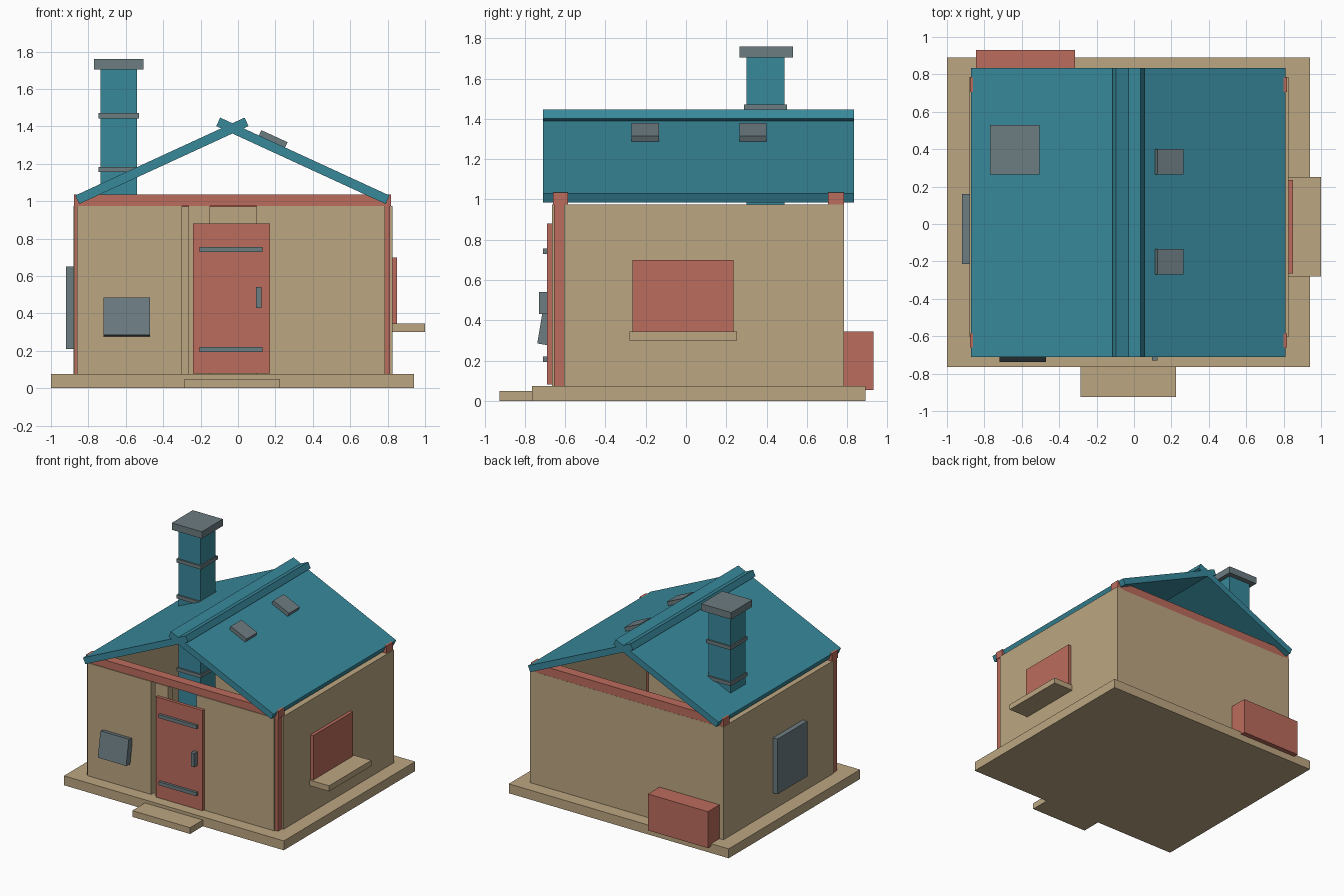
import bpy, math


def material(name, rgb):
    m = bpy.data.materials.new(name)
    m.diffuse_color = (*rgb, 1)
    return m


TAN = material("sandstone", (0.50, 0.38, 0.22))
RED = material("red_wood", (0.50, 0.15, 0.11))
TEAL = material("teal", (0.04, 0.25, 0.33))
GREY = material("slate", (0.15, 0.20, 0.22))


def slab(name, center, size, mat, rot=(0, 0, 0)):
    bpy.ops.mesh.primitive_cube_add(size=1, location=center, rotation=rot)
    ob = bpy.context.object
    ob.name = name
    ob.scale = size
    ob.data.materials.append(mat)
    return ob


def box(name, x, y, z, mat):
    """Axis-aligned box from (min, max) ranges."""
    r = (x, y, z)
    return slab(name, [(a + b) / 2 for a, b in r], [b - a for a, b in r], mat)


# Foundation and front step
box("foundation", (-1, 0.94), (-0.765, 0.89), (0, 0.075), TAN)
box("front_step", (-0.285, 0.225), (-0.925, -0.765), (0, 0.05), TAN)

# Front wall panels, leaving a slit beside the door and an open doorway
for name, x in (("left", (-0.86, -0.30)), ("jamb", (-0.265, -0.15)), ("right", (0.10, 0.785))):
    box("front_wall_" + name, x, (-0.665, -0.605), (0.075, 0.975), TAN)

# Side and back walls
box("left_wall", (-0.88, -0.825), (-0.605, 0.785), (0.075, 0.975), TAN)
box("right_wall", (0.77, 0.825), (-0.605, 0.785), (0.075, 0.975), TAN)
box("back_wall", (-0.88, 0.825), (0.73, 0.785), (0.075, 0.968), TAN)

# Corner posts and the beams on top of the walls
box("left_post", (-0.873, -0.81), (-0.655, -0.60), (0.075, 0.98), RED)
box("right_post", (0.755, 0.812), (-0.655, -0.60), (0.075, 0.98), RED)
box("front_beam", (-0.878, 0.818), (-0.66, -0.585), (0.975, 1.035), RED)
box("back_beam", (-0.878, 0.818), (0.705, 0.784), (0.968, 1.035), RED)

# Two roof slabs crossing at the ridge, with vents on the right slope
RIDGE_X, PITCH, LENGTH, THICK = -0.03, math.radians(24.7), 0.997, 0.05
nx, nz = math.sin(PITCH), math.cos(PITCH)
for name, s in (("left", -1), ("right", 1)):
    cx = RIDGE_X + s * (0.3875 - nx * THICK / 2)
    cz = 1.2385 - nz * THICK / 2
    slab("roof_" + name, (cx, 0.0625, cz), (LENGTH, 1.545, THICK), TEAL, (0, s * PITCH, 0))
for y in (-0.2025, 0.3325):
    slab("roof_vent", (0.195 - nx * 0.035, y, 1.3475 - nz * 0.035),
         (0.154, 0.135, 0.07), GREY, (0, PITCH, 0))

# Chimney with bands and cap
box("chimney", (-0.735, -0.54), (0.30, 0.49), (0.075, 1.705), TEAL)
box("chimney_cap", (-0.77, -0.505), (0.265, 0.53), (1.705, 1.76), GREY)
for z in (0.59, 0.88, 1.17, 1.457):
    box("chimney_band", (-0.745, -0.53), (0.288, 0.502), (z - 0.014, z + 0.014), GREY)

# Door with hinge straps and handle
box("door", (-0.24, 0.17), (-0.69, -0.665), (0.08, 0.88), RED)
for z in (0.207, 0.742):
    box("hinge_strap", (-0.205, 0.13), (-0.71, -0.69), (z - 0.014, z + 0.014), GREY)
box("door_handle", (0.095, 0.125), (-0.73, -0.69), (0.43, 0.54), GREY)

# Tilted plate on the front wall
slab("tilted_plate", (-0.595, -0.697, 0.381), (0.25, 0.05, 0.203), GREY, (math.radians(-9.4), 0, 0))

# Right shutter with sill, left panel, back bin
box("right_shutter", (0.82, 0.85), (-0.265, 0.235), (0.34, 0.70), RED)
box("right_sill", (0.82, 1.0), (-0.28, 0.252), (0.30, 0.345), TAN)
box("left_panel", (-0.92, -0.875), (-0.215, 0.16), (0.21, 0.65), GREY)
box("back_bin", (-0.845, -0.315), (0.78, 0.93), (0.055, 0.345), RED)
